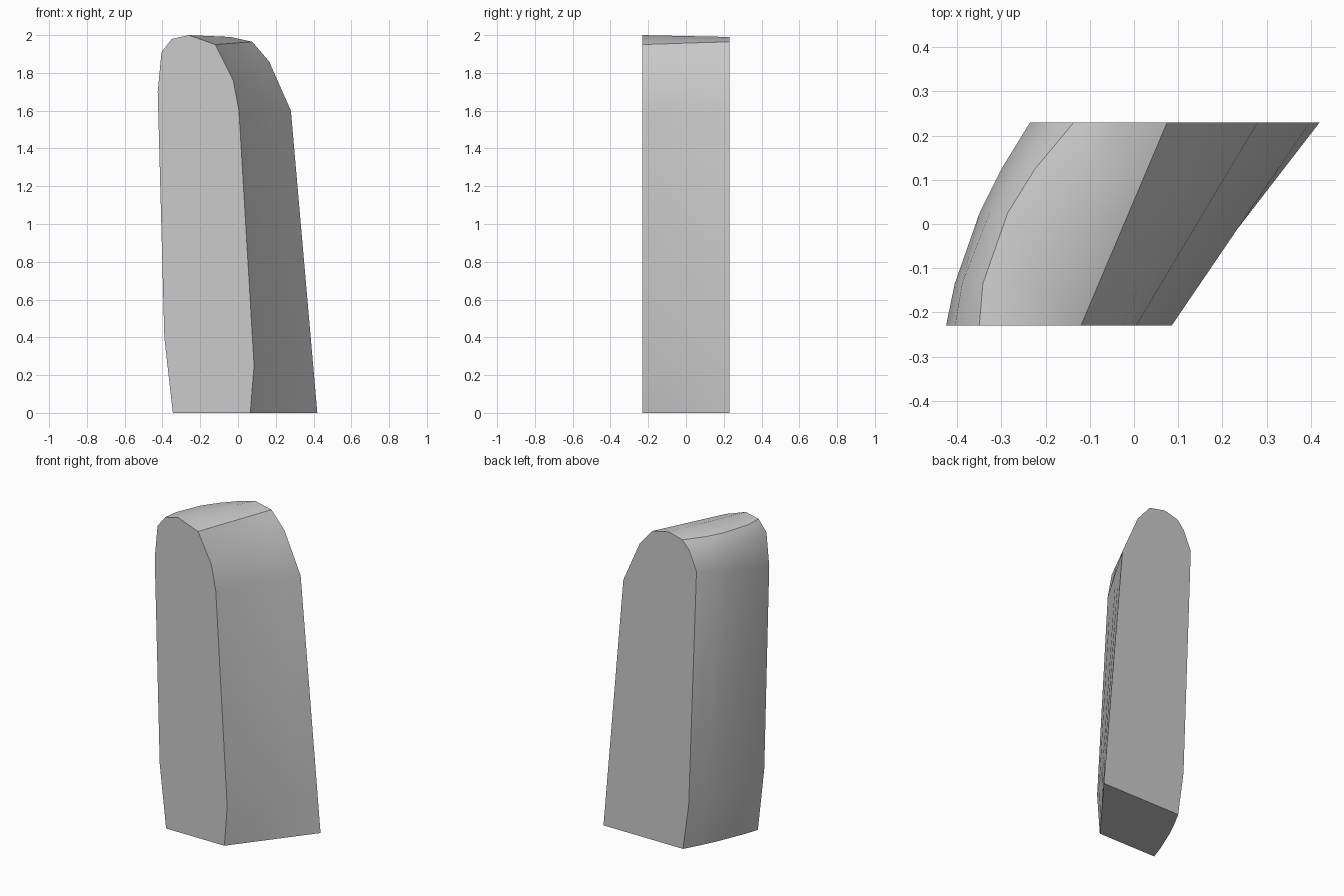
import bpy, bmesh, math

cube = bpy.data.objects.get("Cube")
if cube:
    bpy.data.objects.remove(cube, do_unlink=True)

grey = bpy.data.materials.new("plain grey")
grey.use_nodes = True
colour = (0.6, 0.6, 0.6, 1)
grey.diffuse_color = colour
grey.node_tree.nodes["Principled BSDF"].inputs["Base Color"].default_value = colour

# Matching outlines (x, z) of the two flat end faces, from the bottom right corner round
FRONT = [(.065, 0), (.085, .25), (.005, 1.6), (-.025, 1.76), (-.12, 1.95), (-.26, 2),
         (-.35, 1.98), (-.405, 1.91), (-.425, 1.7), (-.39, .4), (-.345, 0)]
BACK = [(.42, 0), (.398, .25), (.28, 1.6), (.165, 1.86), (.075, 1.965), (-.04, 1.99),
        (-.136, 1.965), (-.184, 1.91), (-.235, 1.79), (-.18, .29), (-.14, 0)]
# Outward swell of the left-hand points halfway between the ends
SWELL = [0] * 6 + [.055, .045, .03, .025, .015]
DEPTH = .23
ROWS = [-DEPTH, -.135, .025, .125, DEPTH]

# Skewed slab lofted from the front outline to the back outline
bm = bmesh.new()
rings = []
for y in ROWS:
    t = (y + DEPTH) / (2 * DEPTH)
    ring = []
    for (fx, fz), (bx, bz), swell in zip(FRONT, BACK, SWELL):
        x = fx + (bx - fx) * t - swell * 4 * t * (1 - t)
        ring.append(bm.verts.new((x, y, fz + (bz - fz) * t)))
    rings.append(ring)

n = len(FRONT)
for a, b in zip(rings, rings[1:]):
    for i in range(n):
        j = (i + 1) % n
        bm.faces.new((a[i], a[j], b[j], b[i]))
bm.faces.new(rings[0])
bm.faces.new(rings[-1])
bmesh.ops.recalc_face_normals(bm, faces=bm.faces)

mesh = bpy.data.meshes.new("slanted_slab")
bm.to_mesh(mesh)
bm.free()
mesh.materials.append(grey)
slab = bpy.data.objects.new("slanted_slab", mesh)
bpy.context.collection.objects.link(slab)

# Smooth sides with crisp end faces
bpy.ops.object.select_all(action="DESELECT")
slab.select_set(True)
bpy.context.view_layer.objects.active = slab
bpy.ops.object.shade_smooth_by_angle(angle=math.radians(35))
